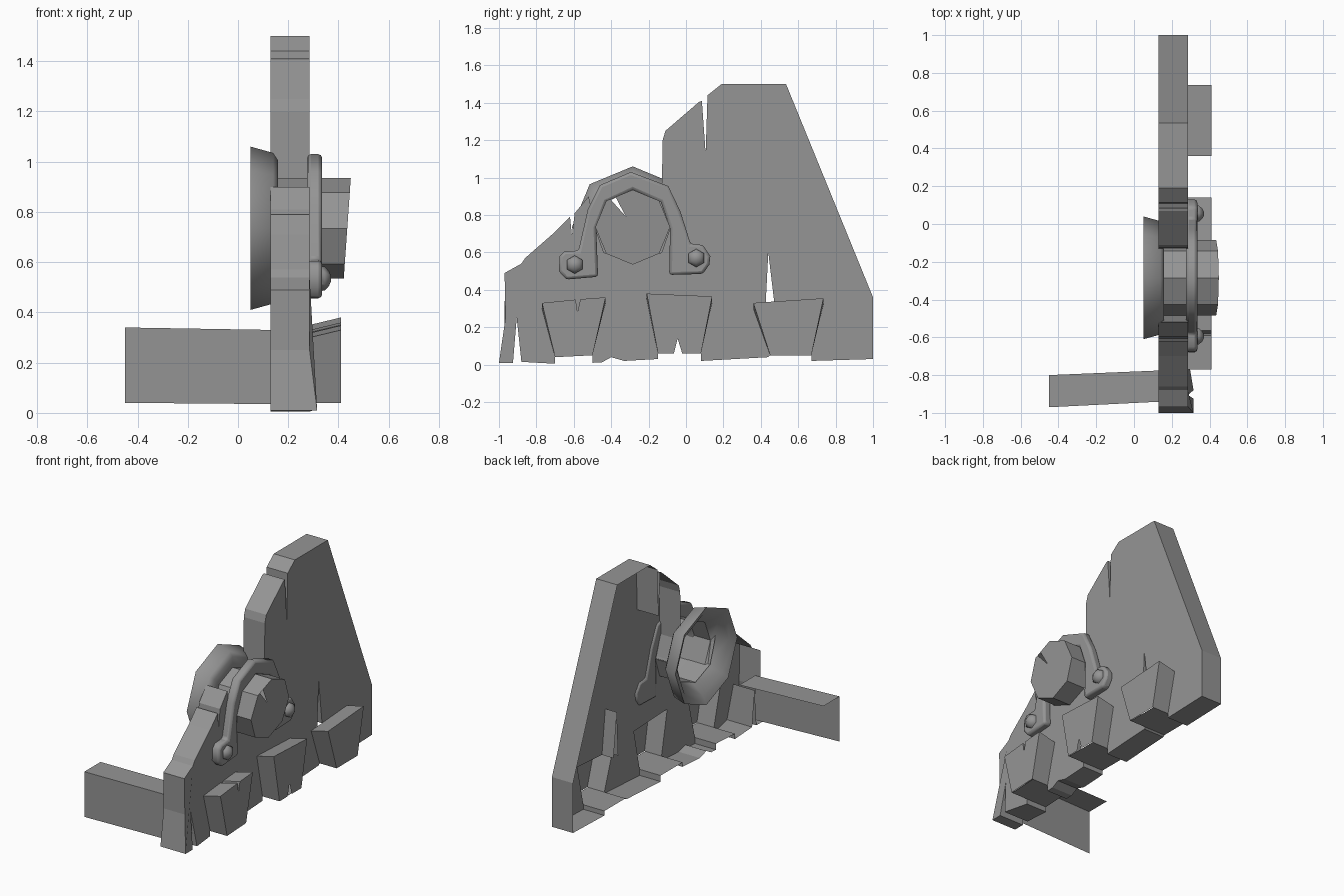
import bpy, bmesh, math

cube = bpy.data.objects.get("Cube")
if cube:
    bpy.data.objects.remove(cube, do_unlink=True)

iron = bpy.data.materials.new("dull_grey")
iron.use_nodes = True
GREY = (0.3, 0.3, 0.3, 1)
iron.diffuse_color = GREY
iron.node_tree.nodes["Principled BSDF"].inputs["Base Color"].default_value = GREY

BACK, WALL, TOOTH = 0.13, 0.285, 0.41


def make(name, faces, smooth=False, bevel=0):
    """Build an object from lists of corner points, welding shared corners."""
    bm = bmesh.new()
    for f in faces:
        bm.faces.new([bm.verts.new(p) for p in f])
    bmesh.ops.remove_doubles(bm, verts=bm.verts, dist=0.0005)
    bmesh.ops.recalc_face_normals(bm, faces=bm.faces)
    me = bpy.data.meshes.new(name)
    bm.to_mesh(me)
    bm.free()
    me.materials.append(iron)
    ob = bpy.data.objects.new(name, me)
    bpy.context.collection.objects.link(ob)
    if bevel:
        mod = ob.modifiers.new("bevel", "BEVEL")
        mod.width = bevel
        mod.segments = 2
        mod.limit_method = 'ANGLE'
        mod.angle_limit = math.radians(50)
    if smooth:
        bpy.ops.object.select_all(action='DESELECT')
        ob.select_set(True)
        bpy.context.view_layer.objects.active = ob
        bpy.ops.object.shade_smooth_by_angle(angle=math.radians(50))
    return ob


def strip(a, b, closed=False):
    """Quads joining two point rows."""
    n = len(a)
    return [[a[i], a[(i + 1) % n], b[(i + 1) % n], b[i]]
            for i in range(n if closed else n - 1)]


def at(x, pts):
    return [(x, y, z) for y, z in pts]


def wall(pts):
    # the lower front corner flares outwards
    return [(WALL + (0.03 if y < -0.85 and z < 0.1 else 0), y, z) for y, z in pts]


def ring(x, r, n=8, cy=-0.285, cz=0.735, turn=0.0, tilt=0.0):
    out = []
    for i in range(n):
        a = turn + math.tau * i / n
        dz = r * math.sin(a)
        out.append((x + tilt * dz, cy + r * math.cos(a), cz + dz))
    return out


# Tooth outlines at the outer end: up one side, over, and down the other
teeth = [
    [(-0.7, 0.04), (-0.77, 0.33), (-0.59, 0.348), (-0.58, 0.28), (-0.565, 0.35),
     (-0.43, 0.36), (-0.5, 0.05)],
    [(-0.15, 0.06), (-0.21, 0.38), (0.14, 0.365), (0.08, 0.06)],
    [(0.45, 0.05), (0.36, 0.33), (0.735, 0.355), (0.67, 0.05)],
]
# Where each tooth meets the plate, its top sits a little lower
roots = [[(y, z - 0.03 if z > 0.2 else z) for y, z in t] for t in teeth]

# Edge of the plate, starting at the rear lower corner
upper = [(1, 0.03), (1, 0.36), (0.535, 1.5), (0.19, 1.5), (0.115, 1.44),
         (0.105, 1.13), (0.085, 1.41), (0.07, 1.405), (-0.11, 1.25), (-0.125, 1.2), (-0.13, 0.88),
         (-0.085, 0.73), (-0.13, 0.6), (-0.285, 0.54), (-0.44, 0.6),
         (-0.485, 0.73), (-0.52, 0.9), (-0.595, 0.81), (-0.61, 0.69), (-0.62, 0.79),
         (-0.7, 0.71), (-0.86, 0.57), (-0.88, 0.54), (-0.97, 0.49), (-0.965, 0.25),
         (-1, 0.01), (-0.925, 0.01), (-0.905, 0.25), (-0.88, 0.015), (-0.7, 0.005)]
gaps = [[(-0.5, 0.01), (-0.45, 0.012), (-0.4, 0.04), (-0.33, 0.02), (-0.15, 0.03)],
        [(0.08, 0.02), (0.44, 0.04)],
        [(0.67, 0.02), (1, 0.03)]]
split = [(0.425, 0.305), (0.44, 0.6), (0.475, 0.307)]
roots[2][2:2] = split

outline = list(upper)
for r, g in zip(roots, gaps):
    outline += r + g
outline.pop()

# Plate: one wall with a rim turned back, open behind
faces = [wall(outline), *strip(wall(upper), at(BACK, upper))]
for r, g in zip(roots, gaps):
    lower = [r[-1]] + g
    faces += strip(wall(lower), at(BACK, lower))
for t, u in zip(roots, [upper[-1], gaps[0][-1], gaps[1][-1]]):
    faces += strip(wall([u, t[0]]), at(BACK, [u, t[0]]))
faces += strip(wall(split), at(0.2, split))
make("side_plate", faces)

# Hollow wedge teeth with floors running back under the plate
roots[2][2:5] = []
for i, (front, root) in enumerate(zip(teeth, roots)):
    body = strip(at(WALL, root), at(TOOTH, front))
    ends = [front[0], front[-1]]
    floor = strip(at(BACK, ends), at(TOOTH - 0.005, ends))
    cap = list(front)
    if i == 1:
        cap += [(-0.02, 0.06), (-0.045, 0.14), (-0.065, 0.06)]
    make(f"tooth_{i + 1}", body + floor + [at(TOOTH, cap)])

# Flared collar on the inner side
rows = [ring(0.16, 0.2), ring(0.16, 0.27), ring(0.14, 0.3),
        ring(0.05, 0.325), ring(0.075, 0.27), ring(0.16, 0.2)]
for k, row in enumerate(rows):
    rows[k] = [(x, y, z) for x, y, z in row]
make("collar", [f for a, b in zip(rows, rows[1:]) for f in strip(a, b, True)], smooth=True)

# Hollow hub with a tilted, cracked outer end
inner = ring(0.16, 0.2)
outer = ring(0.435, 0.2, tilt=0.07)
a, b = outer[2], outer[3]


def mix(t):
    return tuple(p + (q - p) * t for p, q in zip(a, b))


crack = [mix(0.65), (0.437, -0.32, 0.79), mix(0.85)]
end = outer[:3] + crack + outer[3:]
sides = [f for i, f in enumerate(strip(inner, outer, True)) if i != 2]
sides += [[inner[2], a, crack[0]], [inner[2], crack[0], crack[2], inner[3]],
          [inner[3], crack[2], b]]
make("hub", sides + [end])

# Arched clamp over the hub, with a foot at each end
arch = [(-0.47, 0.47), (-0.64, 0.455), (-0.68, 0.5), (-0.675, 0.58), (-0.65, 0.605),
        (-0.575, 0.61), (-0.525, 0.83), (-0.46, 0.96), (-0.295, 1.03), (-0.095, 0.955),
        (-0.03, 0.82), (0.025, 0.645), (0.09, 0.64), (0.13, 0.58), (0.125, 0.535),
        (0.09, 0.485), (-0.09, 0.48), (-0.085, 0.73), (-0.135, 0.87), (-0.285, 0.935),
        (-0.425, 0.87), (-0.48, 0.73)]
make("clamp", [at(0.335, arch), at(0.275, arch), *strip(at(0.275, arch), at(0.335, arch), True)],
     smooth=True, bevel=0.015)

# Domed bolts on the feet
for side, (cy, cz) in {"front": (-0.595, 0.535), "rear": (0.055, 0.57)}.items():
    rows = [ring(x, r, 6, cy, cz, math.pi / 6)
            for x, r in ((0.32, 0.05), (0.345, 0.048), (0.362, 0.03), (0.37, 0.012))]
    dome = [f for p, q in zip(rows, rows[1:]) for f in strip(p, q, True)]
    make(f"{side}_bolt", dome + [rows[-1]], smooth=True)

# Crossbar: a front sheet with a folded top
low = [(-0.45, -0.97, 0.04), (0.15, -0.94, 0.035)]
edge = [(-0.45, -0.97, 0.34), (0.15, -0.94, 0.33)]
fold = [(-0.45, -0.8, 0.34), (0.15, -0.775, 0.33)]
make("crossbar", strip(low, edge) + strip(edge, fold))
